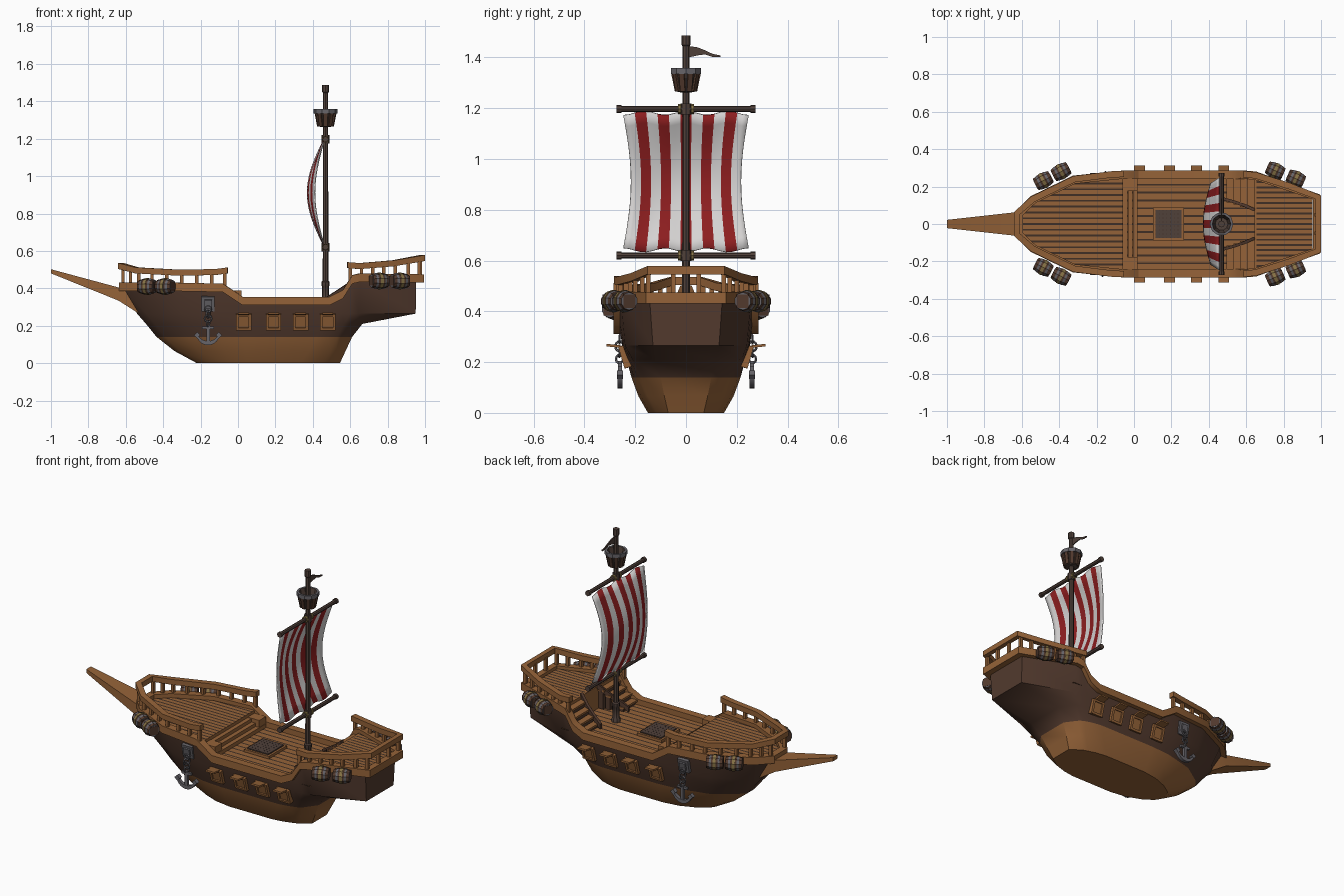
import bpy, bmesh, math
from mathutils import Matrix, Vector, Euler

if "Cube" in bpy.data.objects:
    bpy.data.objects.remove(bpy.data.objects["Cube"])

def material(name, r, g, b):
    m = bpy.data.materials.new(name)
    m.diffuse_color = (r, g, b, 1)
    m.use_nodes = True
    m.node_tree.nodes["Principled BSDF"].inputs["Base Color"].default_value = m.diffuse_color
    return m

WOOD = material("warm_wood", .30, .124, .040)
DARK = material("dark_hull_wood", .085, .042, .027)
MAST = material("mast_wood", .08, .052, .042)
SEAM = material("plank_seam", .05, .028, .018)
METAL = material("iron", .135, .128, .142)
WHITE = material("sail_white", .68, .665, .66)
RED = material("sail_red", .27, .013, .014)
ROPE = material("rope", .24, .17, .06)

def mesh(name, verts, faces, mats, index=None, M=Matrix()):
    me = bpy.data.meshes.new(name)
    me.from_pydata([M @ Vector(v) for v in verts], [], faces)
    for m in mats:
        me.materials.append(m)
    for i, p in enumerate(me.polygons):
        p.material_index = index[i] if index else 0
    bm = bmesh.new()
    bm.from_mesh(me)
    bmesh.ops.recalc_face_normals(bm, faces=bm.faces)
    bm.to_mesh(me)
    bm.free()
    me.shade_smooth()
    me.set_sharp_from_angle(angle=math.radians(33))
    ob = bpy.data.objects.new(name, me)
    bpy.context.collection.objects.link(ob)
    return ob

def place(loc, rot=(0, 0, 0)):
    return Matrix.Translation(loc) @ Euler(rot).to_matrix().to_4x4()

def box(name, loc, size, mat, rot=(0, 0, 0), M=Matrix()):
    v = [(x * size[0] / 2, y * size[1] / 2, z * size[2] / 2) for x in (-1, 1) for y in (-1, 1) for z in (-1, 1)]
    f = [(0, 1, 3, 2), (4, 6, 7, 5), (0, 4, 5, 1), (2, 3, 7, 6), (0, 2, 6, 4), (1, 5, 7, 3)]
    return mesh(name, v, f, [mat], M=M @ place(loc, rot))

def loft(name, rings, mats, index=None, caps=True, M=Matrix(), loop=False):
    """Skin equal-length closed rings; index gives the material per band."""
    n, k = len(rings[0]), len(rings)
    faces, mi = [], []
    for r in range(k if loop else k - 1):
        for i in range(n):
            j, q = (i + 1) % n, (r + 1) % k
            faces.append((r * n + i, r * n + j, q * n + j, q * n + i))
            mi.append(index[r] if index else 0)
    if caps and not loop:
        faces += [tuple(range(n)), tuple(range((k - 1) * n, k * n))]
        mi += [mi[0], mi[-1]]
    return mesh(name, [p for r in rings for p in r], faces, mats, mi, M)

def lathe(name, prof, n, mats, index=None, M=Matrix()):
    rings = [[(r * math.cos(2 * math.pi * i / n), r * math.sin(2 * math.pi * i / n), z) for i in range(n)] for r, z in prof]
    return loft(name, rings, mats, index, True, M)

def sweep(name, path, w, h, mat, closed=False):
    """Rectangular bar along a path, kept upright; path runs along its top."""
    P, rings = [Vector(p) for p in path], []
    for i, p in enumerate(P):
        a = P[i - 1] if i or closed else p
        b = P[(i + 1) % len(P)] if i < len(P) - 1 or closed else p
        t1, t2 = (p - a).xy, (b - p).xy
        t = ((t1.normalized() if t1.length else t1) + (t2.normalized() if t2.length else t2)).normalized()
        s = Vector((-t.y, t.x, 0)) * w / 2
        d = Vector((0, 0, h))
        rings.append([p + s, p - s, p - s - d, p + s - d])
    return loft(name, rings, [mat], loop=closed)

def mirrored(path):
    return list(path) + [(p[0], -p[1]) + tuple(p[2:]) for p in reversed(path)]

def interp(path, x, k):
    for a, b in zip(path, path[1:]):
        if a[0] <= x <= b[0]:
            return a[k] + (b[k] - a[k]) * (x - a[0]) / (b[0] - a[0])
    return path[0][k] if x < path[0][0] else path[-1][k]

# Hull: half outlines from bow to stern at rising levels
R0 = [(-.22, .03), (-.20, .06), (-.14, .10), (-.05, .135), (.05, .15), (.33, .15), (.40, .14), (.45, .125), (.48, .115), (.545, .07)]
RA = [(-.34, .03), (-.31, .07), (-.21, .135), (-.07, .175), (.045, .187), (.38, .187), (.445, .178), (.495, .162), (.525, .15), (.575, .085)]
R1 = [(-.435, .03), (-.39, .08), (-.27, .16), (-.09, .205), (.04, .215), (.42, .215), (.48, .205), (.53, .19), (.555, .175), (.61, .10)]
R3 = [(-.54, .04), (-.49, .11), (-.30, .21), (-.10, .242), (.03, .25), (.455, .25), (.55, .248), (.60, .244), (.645, .24), (.95, .13)]
SHEER = [(-.615, .055, .43), (-.54, .13, .43), (-.32, .237, .43), (-.08, .262, .425), (.025, .264, .355), (.49, .264, .355),
         (.56, .264, .39), (.61, .262, .47), (.65, .258, .48), (.975, .145, .475)]
R2 = [(a[0] * .46 + b[0] * .54, a[1] * .46 + b[1] * .54) for a, b in zip(R1, R3)]
R2[-1] = (.665, .12)
levels = [[(x, y, z) for x, y in r] for r, z in ((R0, 0), (RA, .065), (R1, .14), (R2, .21), (R3, .265))]
levels.append([(min(x, .953), y - .002, z - .03) for x, y, z in SHEER])
loft("hull", [mirrored(r) for r in levels], [WOOD, DARK], [0, 0, 1, 1, 1], caps=False)
bottom = mirrored(levels[0])
mesh("hull_bottom", bottom, [tuple(range(len(bottom)))], [WOOD])
sweep("sheer_trim", mirrored(SHEER), .045, .045, WOOD, closed=True)

# Bowsprit wedge
loft("bowsprit", [[(x, -y, a), (x, y, a), (x, y, b), (x, -y, b)] for x, y, a, b in
     ((-1, .022, .48, .502), (-.64, .062, .335, .405), (-.53, .055, .265, .39))], [WOOD])

# Planked decks with dark seams cut in
def deck(name, half, z, pitch):
    bm = bmesh.new()
    bm.faces.new([bm.verts.new((x, y, z)) for x, y in mirrored(half)])
    for i in range(-9, 10):
        for e in (-.005, .005):
            bmesh.ops.bisect_plane(bm, geom=bm.verts[:] + bm.edges[:] + bm.faces[:],
                                   plane_co=(0, i * pitch + e, 0), plane_no=(0, 1, 0))
    for f in bm.faces:
        f.normal_update()
        if f.normal.z < 0:
            f.normal_flip()
        y = f.calc_center_bounds().y
        f.material_index = int(abs(y - round(y / pitch) * pitch) < .004)
    me = bpy.data.meshes.new(name)
    bm.to_mesh(me)
    bm.free()
    me.materials.append(WOOD)
    me.materials.append(SEAM)
    bpy.context.collection.objects.link(bpy.data.objects.new(name, me))

deck("bow_deck", [(-.61, .045), (-.54, .12), (-.32, .227), (-.08, .252), (-.06, .252)], .405, .031)
deck("main_deck", [(-.07, .25), (.66, .25)], .322, .042)
deck("stern_deck", [(.645, .248), (.955, .14)], .457, .028)
box("bow_bulkhead", (-.065, 0, .362), (.012, .50, .085), WOOD)
for i in range(3):
    h = .385 - i * .02
    box("bow_step", (-.047 + i * .027, 0, (h + .31) / 2), (.026, .49, h - .31), WOOD)
box("stern_bulkhead", (.65, 0, .388), (.012, .48, .138), WOOD)

# Hatch with grating
box("hatch_frame", (.185, 0, .328), (.165, .175, .02), WOOD)
box("hatch_well", (.185, 0, .336), (.14, .15, .008), SEAM)
for i in range(-3, 4):
    box("grating_bar", (.185 + i * .02, 0, .342), (.016, .15, .006), MAST)
    box("grating_bar", (.185, i * .0215, .342), (.14, .016, .006), MAST)

# Railings with posts
BOW_RAIL = [(-.625, .058, .535), (-.54, .133, .512), (-.32, .24, .50), (-.12, .265, .503), (-.055, .268, .512)]
STERN_RAIL = [(.585, .266, .54), (.65, .26, .535), (.83, .203, .55), (.985, .143, .578)]
sweep("bow_rail", mirrored(BOW_RAIL[::-1]), .034, .032, WOOD)
sweep("stern_rail", mirrored(STERN_RAIL), .034, .032, WOOD)
for rail, xs in ((BOW_RAIL, (-.615, -.575, -.53, -.46, -.38, -.3, -.22, -.14, -.07)),
                 (STERN_RAIL, (.60, .66, .72, .78, .84, .91, .97))):
    for x in xs:
        lo, hi = interp(SHEER, x, 2) - .01, interp(rail, x, 2) - .02
        for s in (-1, 1):
            box("rail_post", (x, s * interp(rail, x, 1), (lo + hi) / 2), (.018, .018, hi - lo), WOOD)
for y in (-.05, .05):
    box("rail_post", (.975, y, .51), (.018, .018, .09), WOOD)

# Barrels lying along the rails, with iron hoops and a rope
def barrel(x, y, z, yaw):
    prof = [(.03, -.046), (.035, -.046), (.039, -.03), (.0395, -.03), (.0425, -.018), (.042, -.018), (.043, -.008),
            (.045, -.008), (.045, .008), (.043, .008), (.042, .018), (.0425, .018), (.0395, .03), (.039, .03), (.035, .046), (.03, .046)]
    idx = [1, 0, 1, 1, 0, 0, 2, 2, 2, 0, 0, 1, 1, 0, 1]
    M = place((x, y, z), (0, 0, yaw)) @ place((0, 0, 0), (0, math.pi / 2, 0))
    lathe("barrel", prof, 10, [DARK, METAL, ROPE], idx, M)
    for e in (-1, 1):
        box("barrel_end", (0, 0, e * .0465), (.052, .052, .002), DARK, M=M)

# Parts repeated on both sides
for s in (-1, 1):
    for x, y, z, a in ((-.485, .232, .41, .48), (-.39, .28, .41, .48), (.755, .285, .44, -.42), (.865, .242, .44, -.42)):
        barrel(x, s * y, z, s * a)
    # Gun ports with raised lids
    for x in (.03, .19, .335, .48):
        M = place((x, s * .238, .222), (-s * .28, 0, 0))
        box("port_panel", (0, 0, 0), (.07, .018, .075), WOOD, M=M)
        for e in (-1, 1):
            box("port_frame", (e * .034, 0, 0), (.014, .034, .088), WOOD, M=M)
            box("port_frame", (0, 0, e * .038), (.056, .034, .014), WOOD, M=M)
        box("port_lid", (x, s * .285, .264), (.058, .056, .01), WOOD, (s * .1, 0, 0))
    # Anchor, chain and hull plate
    box("anchor_plate", (-.16, s * .246, .317), (.07, .018, .08), METAL, (-s * .2, 0, 0))
    box("anchor_plate_boss", (-.16, s * .255, .317), (.04, .02, .045), METAL, (-s * .2, 0, 0))
    for i, z in enumerate((.288, .262, .238, .212)):
        bpy.ops.mesh.primitive_torus_add(major_segments=10, minor_segments=5, major_radius=.019 if i % 3 else .016, minor_radius=.005,
                                         location=(-.16, s * .262, z), rotation=(math.pi / 2, 0, i % 2 * 1.1))
        bpy.context.object.name = "chain_link"
        bpy.context.object.data.materials.append(METAL)
    box("anchor_shank", (-.16, s * .26, .155), (.018, .016, .10), METAL)
    box("anchor_stock", (-.16, s * .26, .19), (.065, .014, .014), METAL)
    arc = [math.radians(190 + 16 * i) for i in range(11)]
    crescent = [(-.16 + .064 * math.cos(a), .162 + .066 * math.sin(a)) for a in arc]
    crescent += [(-.16 + .056 * math.cos(a), .166 + .048 * math.sin(a)) for a in reversed(arc)]
    loft("anchor_arms", [[(x, s * .26 + d, z) for x, z in crescent] for d in (-.01, .01)], [METAL])
    for e in (-1, 1):
        box("anchor_fluke", (-.16 + e * .058, s * .26, .15), (.024, .024, .024), METAL, (0, .785, 0))
    # Bow blocks
    box("bow_block", (-.025, s * .21, .365), (.085, .065, .045), WOOD)
    # Stern stairs and curved side rails
    for i in range(4):
        top = .35 + i * .03
        box("stair_tread", (.515 + i * .036, s * (.18 - i * .006), top - .006), (.04, .13 + i * .012, .012), WOOD)
        box("stair_riser", (.52 + i * .036, s * (.18 - i * .006), (top + .31) / 2), (.03, .12 + i * .012, top - .322), DARK)
    sweep("stair_rail", [(.475, s * .135, .355), (.53, s * .12, .39), (.59, s * .10, .43), (.645, s * .075, .475)], .016, .03, DARK)

# Mast, yards and collars
MX = .468
lathe("mast", [(.026, .32), (.026, .34), (.019, .35), (.019, .41), (.022, .415), (.022, .435), (.015, .44), (.014, 1.445),
               (.018, 1.45), (.018, 1.487)], 8, [MAST], M=Matrix.Translation((MX, 0, 0)))
for z in (.62, 1.197):
    M = place((MX, 0, z), (math.pi / 2, 0, 0))
    lathe("yard", [(.016, -.273), (.016, -.255), (.012, -.255), (.012, .255), (.016, .255), (.016, .273)], 8, [MAST], M=M)
    for y in (-.025, .025):
        lathe("yard_rope", [(.019, y - .006), (.019, y + .006)], 8, [ROPE], M=M)
    lathe("mast_collar", [(.021, -.022), (.021, .022)], 8, [MAST], M=place((MX, 0, z)))

# Crow's nest
lathe("crows_nest", [(.02, 1.262), (.036, 1.265), (.05, 1.335), (.063, 1.335), (.063, 1.358), (.05, 1.358), (.034, 1.285), (.01, 1.285)],
      10, [MAST, METAL], [0, 0, 1, 1, 1, 0, 0], Matrix.Translation((MX, 0, 0)))
for i in range(10):
    box("nest_slat", (.047, 0, 1.301), (.008, .02, .07), DARK, (0, .2, 0), place((MX, 0, 0), (0, 0, (i + .5) * math.pi / 5)))

# Striped billowing sail
NU, NV = 22, 12
verts, faces, idx = [], [], []
for j in range(NV + 1):
    v = j / NV
    b = math.sin(math.pi * v)
    for i in range(NU + 1):
        u = 2 * i / NU - 1
        z = .642 + .538 * v + (.008 if v > .5 else -.008) * abs(2 * v - 1) * math.cos(3 * math.pi * u)
        verts.append((.458 - b * (.045 + .04 * math.cos(u * math.pi / 2)), u * (.247 - .031 * b), z))
for j in range(NV):
    for i in range(NU):
        a = j * (NU + 1) + i
        faces.append((a, a + 1, a + NU + 2, a + NU + 1))
        idx.append(i // 2 % 2)
sail = mesh("sail", verts, faces, [WHITE, RED], idx)
sail.modifiers.new("thickness", "SOLIDIFY").thickness = .005

# Pennant
flag = [(.01, 1.445, 1.40), (.045, 1.44, 1.408), (.075, 1.428, 1.412), (.105, 1.414, 1.402), (.135, 1.408, 1.401)]
loft("pennant", [[(MX - .003, y, a), (MX + .003, y, a), (MX + .003, y, b), (MX - .003, y, b)] for y, a, b in flag], [MAST])
